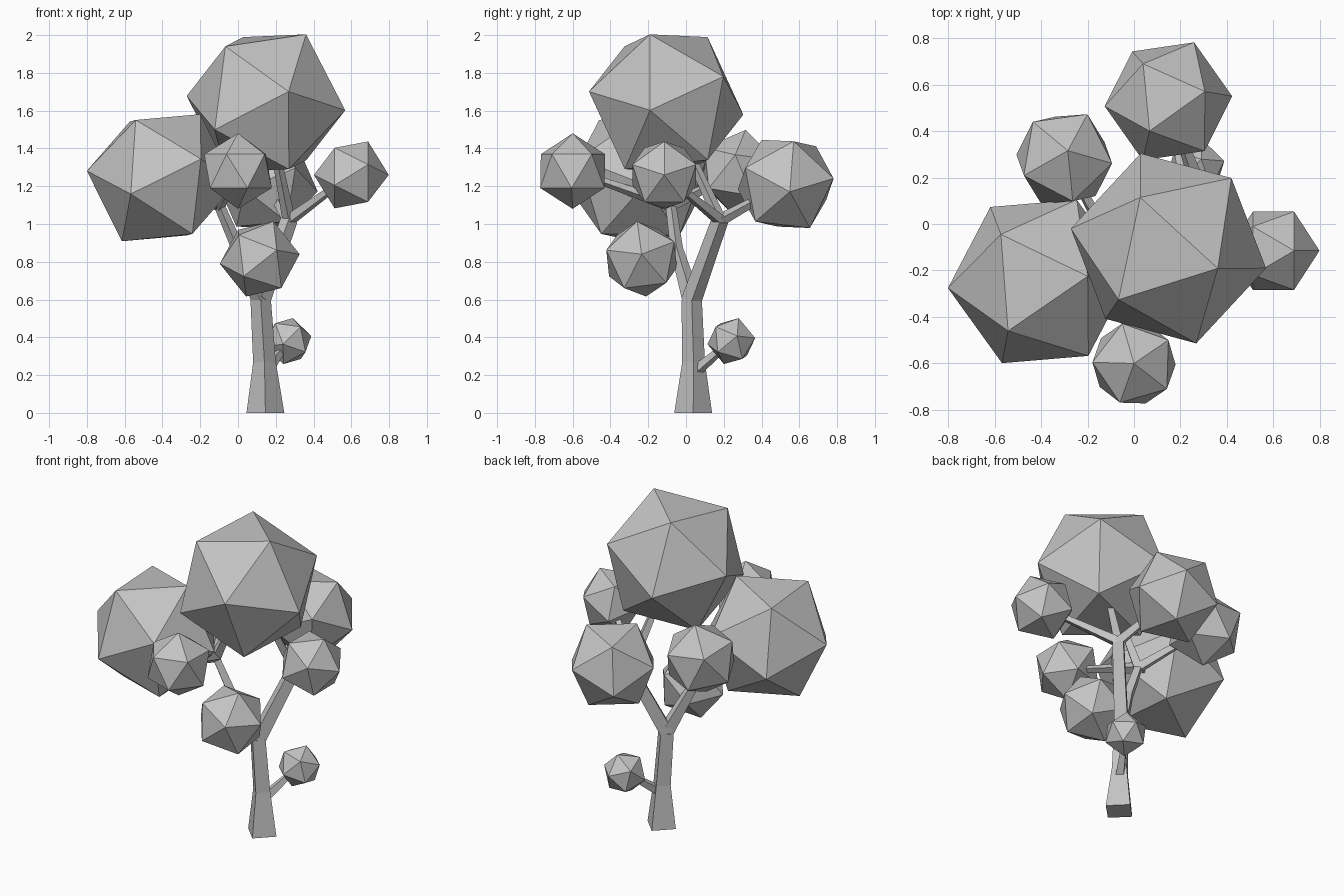
import bpy, bmesh
from math import cos, sin, pi
from mathutils import Vector, Matrix

if "Cube" in bpy.data.objects:
    bpy.data.objects.remove(bpy.data.objects["Cube"], do_unlink=True)

GREY = (0.55, 0.55, 0.55, 1)
grey = bpy.data.materials.new("plain grey")
grey.use_nodes = True
grey.diffuse_color = GREY
grey.node_tree.nodes["Principled BSDF"].inputs["Base Color"].default_value = GREY


def finish(bm, name):
    bmesh.ops.recalc_face_normals(bm, faces=bm.faces)
    mesh = bpy.data.meshes.new(name)
    bm.to_mesh(mesh)
    bm.free()
    mesh.materials.append(grey)
    obj = bpy.data.objects.new(name, mesh)
    bpy.context.collection.objects.link(obj)


def frame(a, b):
    """Rotation whose first axis is a, with b in the plane of the first two."""
    x = Vector(a).normalized()
    z = x.cross(Vector(b)).normalized()
    return Matrix((x, z.cross(x), z)).transposed()


def leaf_ball(name, centre, radius, corner, neighbour):
    """Twenty-sided ball turned so one corner and its neighbour point as given."""
    bm = bmesh.new()
    bmesh.ops.create_icosphere(bm, subdivisions=1, radius=radius)
    first = max(bm.verts, key=lambda v: v.co.z)
    second = first.link_edges[0].other_vert(first)
    turn = frame(corner, neighbour) @ frame(first.co, second.co).transposed()
    bm.transform(Matrix.Translation(centre) @ turn.to_4x4())
    finish(bm, name)


def limb(name, path, radii, flat_base=False):
    """Four-sided tapered limb along a path of points."""
    pts = [Vector(p) for p in path]
    bm = bmesh.new()
    rings = []
    for i, (p, r) in enumerate(zip(pts, radii)):
        along = (pts[min(i + 1, len(pts) - 1)] - pts[max(i - 1, 0)]).normalized()
        if flat_base and i == 0:
            along = Vector((0, 0, 1))
        turn = Vector((0, 0, 1)).rotation_difference(along)
        rings.append([bm.verts.new(p + turn @ Vector((r * cos(k * pi / 2), r * sin(k * pi / 2), 0)))
                      for k in range(4)])
    for low, high in zip(rings, rings[1:]):
        for k in range(4):
            n = (k + 1) % 4
            bm.faces.new((low[k], low[n], high[n], high[k]))
    bm.faces.new(rings[0])
    bm.faces.new(rings[-1])
    finish(bm, name)


# Leaf balls: centre, radius, corner direction, neighbouring corner direction
balls = {
    "top_crown": ((0.148, -0.105, 1.64), 0.43, (0.21, -0.085, 0.36), (0.42, -0.085, -0.04)),
    "left_crown": ((-0.407, -0.247, 1.245), 0.396, (0.207, 0.022, 0.335), (0.207, -0.318, 0.095)),
    "front_ball": ((0, -0.6, 1.28), 0.2, (0, 0, 1), (-1, 0.03, 0.45)),
    "right_ball": ((0.6, -0.115, 1.26), 0.198, (1, 0, 0), (0.45, 0, 0.9)),
    "back_ball": ((0.148, 0.528, 1.212), 0.278, (-0.081, -0.128, 0.233), (0.155, 0.04, 0.228)),
    "back_left_ball": ((-0.3, 0.28, 1.275), 0.226, (0.015, 0.035, 0.22), (0.035, -0.2, 0.08)),
    "middle_ball": ((0.115, -0.235, 0.815), 0.213, (0.21, 0, 0.025), (0.11, -0.022, 0.19)),
    "low_ball": ((0.265, 0.24, 0.38), 0.13, (0.12, 0.03, 0.027), (0.123, -0.07, 0.09)),
}
for name, spec in balls.items():
    leaf_ball(name, *spec)

# Trunk and the two main boughs
knot = (0.14, 0.04, 0.27)
fork = (0.12, 0.03, 0.6)
right_node = (0.27, 0.18, 1.02)
left_elbow = (0.0, -0.05, 0.87)
left_node = (-0.1, -0.08, 1.1)
limb("trunk", [(0.145, 0.038, 0), knot, fork], [0.1, 0.06, 0.054], True)
limb("right_bough", [fork, right_node], [0.054, 0.045])
limb("left_bough", [fork, left_elbow, left_node], [0.05, 0.034, 0.028])

# Thin branches running into the leaf balls
for node, targets in (
    (right_node, ("right_ball", "back_ball", "top_crown")),
    (left_node, ("left_crown", "front_ball", "back_left_ball", "top_crown")),
    (left_elbow, ("middle_ball",)),
    ((0.15, 0.05, 0.22), ("low_ball",)),
):
    for target in targets:
        limb("branch_to_" + target, [node, balls[target][0]], [0.034, 0.016])
